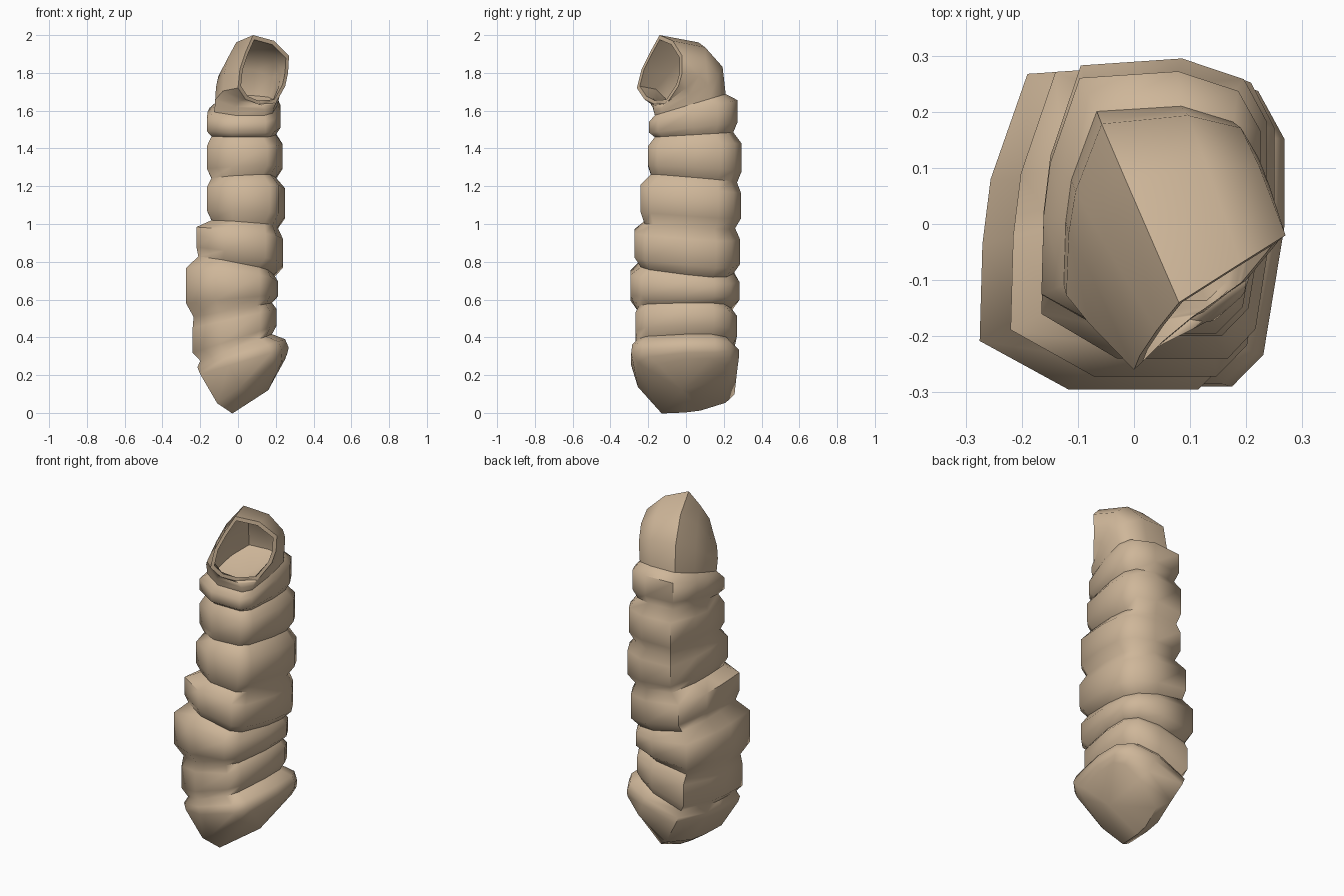
import bpy, bmesh
from mathutils import Vector

if "Cube" in bpy.data.objects:
    bpy.data.objects.remove(bpy.data.objects["Cube"])

# unit cross-section, anticlockwise from the left-front corner
SECTION = [(-1, -.7), (-.35, -1), (.6, -1), (.84, -.8), (1, 0), (1, .55),
           (.8, .85), (.25, 1), (-.65, .95), (-.92, .3), (-.98, -.1)]


def ring(size, plane):
    """Section fitted to an x/y box, lying on a tilted plane (z, x slope, y slope)."""
    x0, x1, y0, y1 = size
    z, sx, sy = plane
    pts = []
    for u, v in SECTION:
        x = (x0 + x1) / 2 + u * (x1 - x0) / 2
        y = (y0 + y1) / 2 + v * (y1 - y0) / 2
        pts.append(Vector((x, y, z + sx * x + sy * y)))
    return pts


def centre(pts):
    return sum(pts, Vector()) / len(pts)


def shrink(pts, f):
    c = centre(pts)
    return [c + (p - c) * f for p in pts]


def loft(name, rings, start=None, end=None):
    """Skin a stack of rings; start/end are optional cap points."""
    bm = bmesh.new()
    rows = [[bm.verts.new(p) for p in r] for r in rings]
    n = len(SECTION)
    for a, b in zip(rows, rows[1:]):
        for i in range(n):
            j = (i + 1) % n
            bm.faces.new((a[i], a[j], b[j], b[i]))
    for row, tip in ((rows[0][::-1], start), (rows[-1], end)):
        if tip is not None:
            v = bm.verts.new(tip)
            for i in range(n):
                bm.faces.new((row[i], row[(i + 1) % n], v))
    mesh = bpy.data.meshes.new(name)
    bm.to_mesh(mesh)
    bm.free()
    mat = bpy.data.materials.get("tan") or bpy.data.materials.new("tan")
    mat.diffuse_color = (.62, .47, .32, 1)
    mat.use_nodes = True
    mat.node_tree.nodes["Principled BSDF"].inputs["Base Color"].default_value = mat.diffuse_color
    mesh.materials.append(mat)
    ob = bpy.data.objects.new(name, mesh)
    bpy.context.collection.objects.link(ob)
    bpy.ops.object.select_all(action='DESELECT')
    ob.select_set(True)
    bpy.context.view_layer.objects.active = ob
    bpy.ops.object.shade_smooth_by_angle(angle=1.05)
    return ob


# grooves between segments, bottom to top: x/y box and tilted plane
GROOVES = [
    ((-.20, .18, -.26, .25), (.35, .37, 0)),
    ((-.235, .18, -.25, .24), (.55, .18, 0)),
    ((-.21, .19, -.24, .25), (.77, -.2, -.1)),
    ((-.14, .21, -.22, .26), (1.0, -.08, -.06)),
    ((-.14, .20, -.185, .27), (1.24, .05, -.09)),
    ((-.14, .20, -.165, .25), (1.47, 0, .06)),
    ((-.125, .21, -.165, .21), (1.625, 0, .3)),
]
# widest x/y box of each segment between two grooves
BULGES = [
    (-.24, .205, -.268, .27), (-.275, .212, -.295, .282),
    (-.22, .238, -.272, .285), (-.165, .25, -.24, .292),
    (-.165, .236, -.2, .295), (-.165, .225, -.195, .272),
]

# tail segment: slanted end with a pointed cap
rings = [
    ring((-.03, .25, -.19, .22), (.03, 1.02, .02)),
    ring((-.11, .262, -.255, .27), (.13, .72, 0)),
    ring((-.20, .268, -.29, .28), (.265, .30, 0)),
    ring((-.215, .25, -.285, .28), (.31, .32, 0)),
    ring(*GROOVES[0]),
]
# body segments: two bulging rings between each pair of grooves
for low, high, size in zip(GROOVES, GROOVES[1:], BULGES):
    for t in (.23, .77):
        plane = [a + (b - a) * t for a, b in zip(low[1], high[1])]
        rings.append(ring(size, plane))
    rings.append(ring(*high))
loft("segmented_body", rings, start=(.16, -.02, .12))

# mouth rim facing front right, matched to the section order
RIM = [Vector(p) for p in (
    (0, -.26, 1.72), (.04, -.22, 1.66), (.10, -.17, 1.635), (.20, -.10, 1.64),
    (.25, -.04, 1.73), (.265, -.02, 1.80), (.27, -.02, 1.89), (.19, -.07, 1.97),
    (.08, -.14, 2.0), (.04, -.19, 1.91), (.01, -.235, 1.82))]

# hood: curves up from the neck and over to the rim
neck = ring(*GROOVES[-1])
hood = [neck]
for t in (.3, .65):
    row = []
    for g, r in zip(neck, RIM):
        bend = Vector((g.x * 1.1 - .004, g.y * 1.1, r.z))
        row.append(g * (1 - t) ** 2 + bend * 2 * t * (1 - t) + r * t * t)
    hood.append(row)
hood.append(RIM)
loft("head_hood", hood)

# mouth lining: inset lip running down to a closed throat
lining = [RIM, shrink(RIM, .88), shrink(hood[2], .87), shrink(hood[1], .87),
          shrink(neck, .85)]
loft("mouth_lining", lining, end=centre(neck) - Vector((0, 0, .04)))
